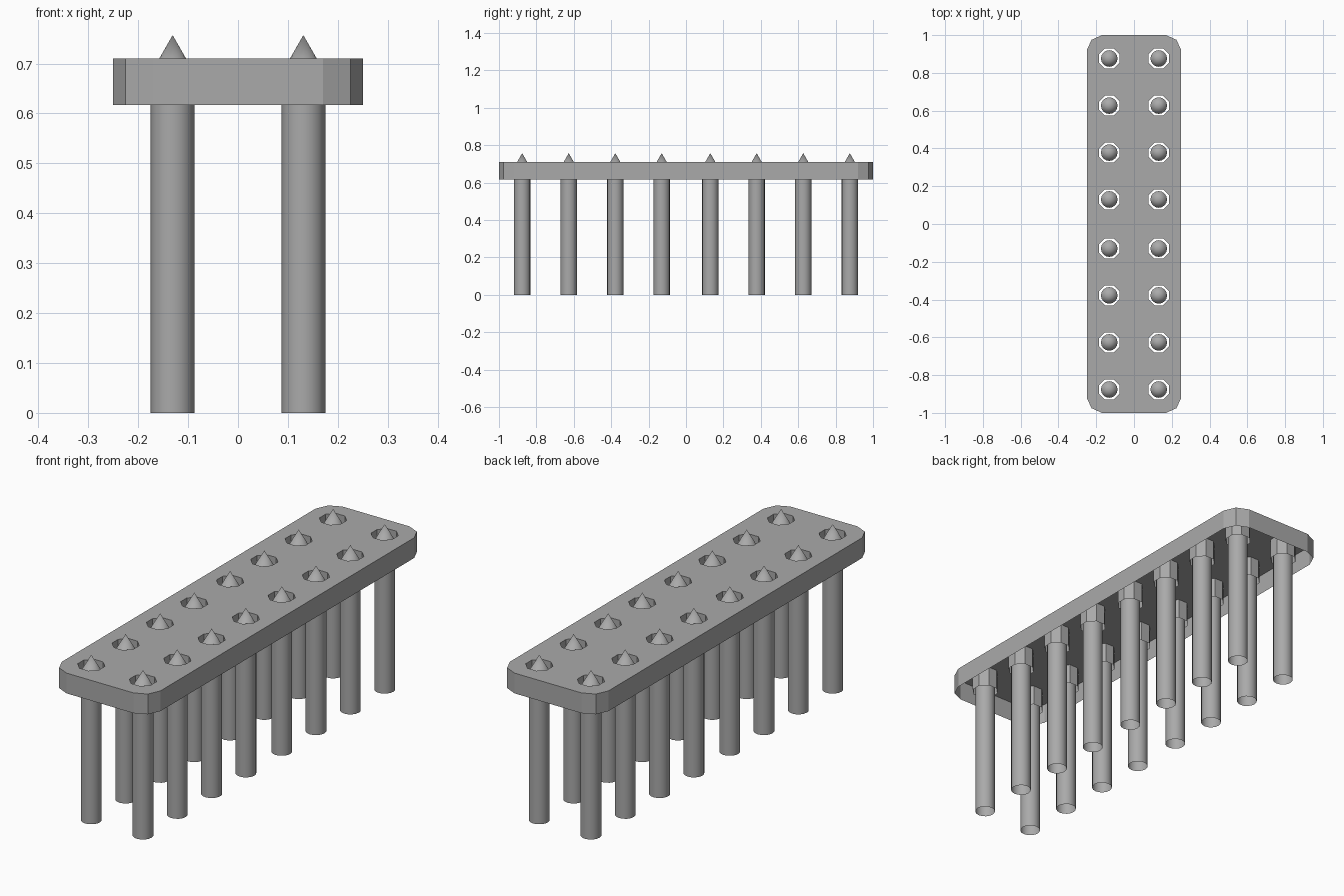
import bpy
import bmesh
import math
from mathutils import Vector

cube = bpy.data.objects.get("Cube")
if cube:
    bpy.data.objects.remove(cube)

TOP, SKIRT_BOTTOM = 0.71, 0.617
PIN_RADIUS, PIN_SHOULDER, PIN_TIP = 0.044, 0.68, 0.757
COLUMNS = (-0.131, 0.131)
ROWS = [s * y for y in (0.13, 0.378, 0.627, 0.876) for s in (-1, 1)]

grey = bpy.data.materials.new("plain grey")
grey.use_nodes = True
colour = (0.4, 0.4, 0.4, 1)
grey.diffuse_color = colour
grey.node_tree.nodes["Principled BSDF"].inputs["Base Color"].default_value = colour


def finish(bm, name):
    mesh = bpy.data.meshes.new(name)
    bm.to_mesh(mesh)
    bm.free()
    mesh.materials.append(grey)
    obj = bpy.data.objects.new(name, mesh)
    bpy.context.collection.objects.link(obj)
    return obj


def ring(bm, points, z):
    verts = [bm.verts.new((x, y, z)) for x, y in points]
    return [bm.edges.new((a, b)) for a, b in zip(verts, verts[1:] + verts[:1])]


def circle(cx, cy, radius, sides, turn=0.0):
    angles = [turn + math.tau * i / sides for i in range(sides)]
    return [(cx + radius * math.cos(a), cy + radius * math.sin(a)) for a in angles]


# Plate: a thin top with clipped corners and eight-sided holes, open below
corner = [(0.25, 0.92), (0.225, 0.975), (0.17, 1.0)]
outline = (corner
           + [(-x, y) for x, y in reversed(corner)]
           + [(-x, -y) for x, y in corner]
           + [(x, -y) for x, y in reversed(corner)])
bm = bmesh.new()
edges = ring(bm, outline, TOP)
for cx in COLUMNS:
    for cy in ROWS:
        edges += ring(bm, circle(cx, cy, 0.058, 8, math.pi / 8), TOP)
bmesh.ops.triangle_fill(bm, use_beauty=True, use_dissolve=False,
                        edges=edges, normal=Vector((0, 0, 1)))

# Skirt and hole sleeves: every open edge drawn straight down
border = [e for e in bm.edges if e.is_boundary]
made = bmesh.ops.extrude_edge_only(bm, edges=border)["geom"]
for v in made:
    if isinstance(v, bmesh.types.BMVert):
        v.co.z = SKIRT_BOTTOM
bmesh.ops.recalc_face_normals(bm, faces=bm.faces)
bm.normal_update()
if sum(f.normal.z for f in bm.faces) < 0:
    bmesh.ops.reverse_faces(bm, faces=bm.faces)
finish(bm, "plate")

# Pins: open round tubes with pointed tips
bm = bmesh.new()
base = ring(bm, circle(0, 0, PIN_RADIUS, 16), 0)
made = bmesh.ops.extrude_edge_only(bm, edges=base)["geom"]
for v in made:
    if isinstance(v, bmesh.types.BMVert):
        v.co.z = PIN_SHOULDER
tip = bm.verts.new((0, 0, PIN_TIP))
for e in [g for g in made if isinstance(g, bmesh.types.BMEdge)]:
    if all(v.co.z == v.co.z and v.co.z > PIN_SHOULDER - 0.001 for v in e.verts):
        bm.faces.new((*e.verts, tip))
bmesh.ops.recalc_face_normals(bm, faces=bm.faces)
bm.normal_update()
if sum(f.normal.z for f in bm.faces) < 0:
    bmesh.ops.reverse_faces(bm, faces=bm.faces)
pin = finish(bm, "pin")
bpy.ops.object.select_all(action='DESELECT')
pin.select_set(True)
bpy.context.view_layer.objects.active = pin
bpy.ops.object.shade_smooth_by_angle(angle=math.radians(25))

# Two rows of eight pins sharing one mesh
places = [(x, y) for x in COLUMNS for y in ROWS]
for i, (x, y) in enumerate(places):
    obj = pin
    if i:
        obj = bpy.data.objects.new("pin", pin.data)
        bpy.context.collection.objects.link(obj)
    obj.location = (x, y, 0)
